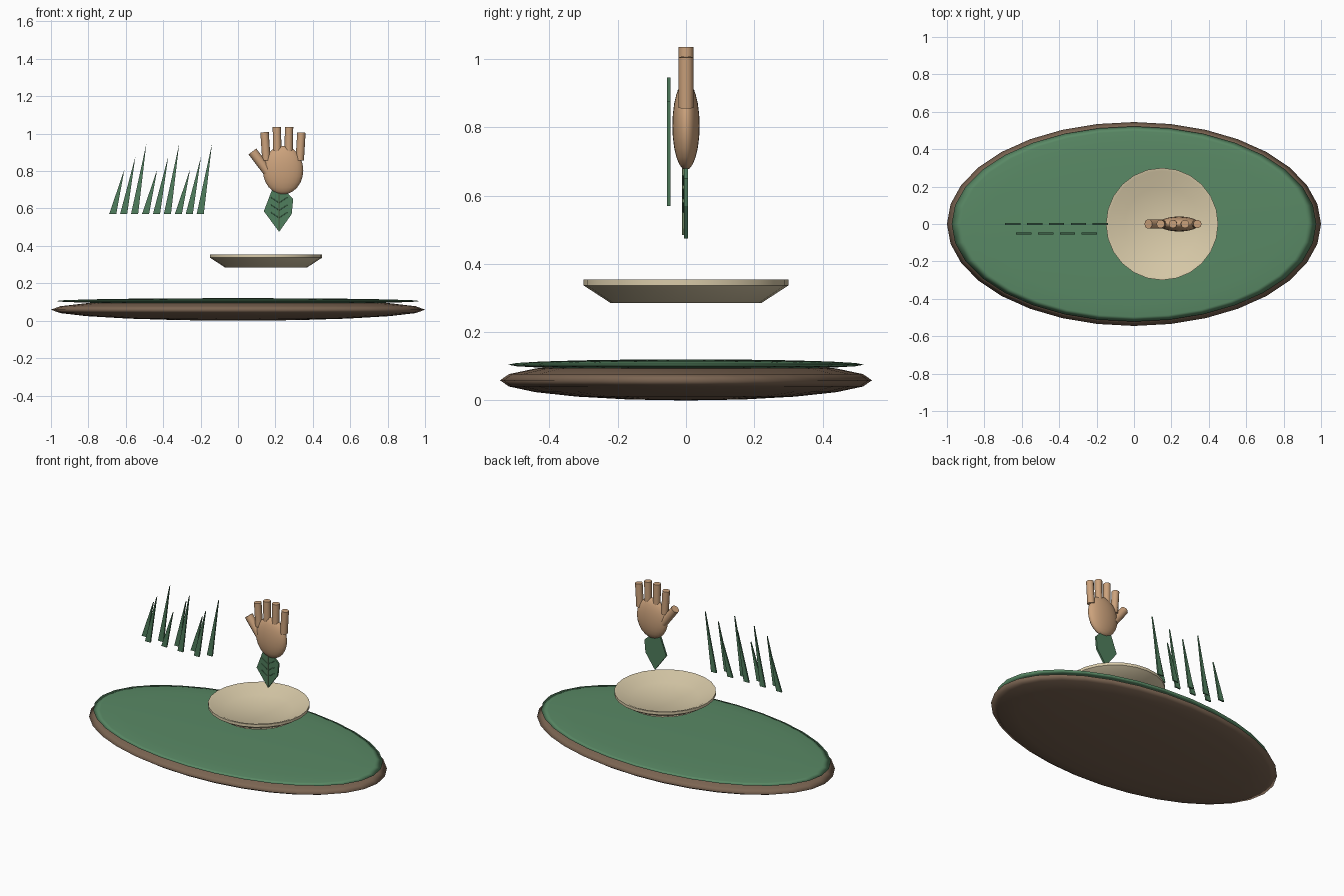
import bpy, bmesh, math
from mathutils import Vector

if "Cube" in bpy.data.objects:
    bpy.data.objects.remove(bpy.data.objects["Cube"])


def material(name, rgb):
    m = bpy.data.materials.new(name)
    m.diffuse_color = (*rgb, 1)
    m.use_nodes = True
    m.node_tree.nodes["Principled BSDF"].inputs["Base Color"].default_value = m.diffuse_color
    return m


GREEN = material("leaf_green", (0.10, 0.25, 0.13))
DARK = material("blade_green", (0.08, 0.21, 0.11))
LIGHT = material("vein_green", (0.25, 0.38, 0.20))
EARTH = material("earth", (0.20, 0.13, 0.085))
SKIN = material("skin", (0.60, 0.36, 0.20))
CREAM = material("cream", (0.70, 0.60, 0.40))


def finish(obj, name, mat, angle=None):
    obj.name = obj.data.name = name
    obj.data.materials.append(mat)
    if angle:
        bpy.ops.object.select_all(action='DESELECT')
        obj.select_set(True)
        bpy.context.view_layer.objects.active = obj
        bpy.ops.object.shade_smooth_by_angle(angle=math.radians(angle))
    return obj


def mesh_object(name, bm, mat, angle=None):
    bmesh.ops.recalc_face_normals(bm, faces=bm.faces)
    me = bpy.data.meshes.new(name)
    bm.to_mesh(me)
    bm.free()
    obj = bpy.data.objects.new(name, me)
    bpy.context.collection.objects.link(obj)
    return finish(obj, name, mat, angle)


def ellipsoid(name, centre, radii, mat, segments=32, rings=10):
    bm = bmesh.new()
    bmesh.ops.create_uvsphere(bm, u_segments=segments, v_segments=rings, radius=1)
    bmesh.ops.scale(bm, vec=radii, verts=bm.verts)
    bmesh.ops.translate(bm, vec=centre, verts=bm.verts)
    return mesh_object(name, bm, mat, 180)


def rod(name, a, b, radius, mat, sides=10):
    a, b = Vector(a), Vector(b)
    bpy.ops.mesh.primitive_cylinder_add(vertices=sides, radius=radius,
                                        depth=(b - a).length, location=(a + b) / 2)
    obj = bpy.context.object
    obj.rotation_euler = (b - a).to_track_quat('Z', 'Y').to_euler()
    return finish(obj, name, mat, 40)


def slab(name, outline, y, thickness, mat):
    """Outline in x, z extruded along y."""
    bm = bmesh.new()
    face = bm.faces.new([bm.verts.new((x, y - thickness / 2, z)) for x, z in outline])
    ext = bmesh.ops.extrude_face_region(bm, geom=[face])
    moved = [g for g in ext["geom"] if isinstance(g, bmesh.types.BMVert)]
    bmesh.ops.translate(bm, vec=(0, thickness, 0), verts=moved)
    return mesh_object(name, bm, mat)


# Oval ground mound with a grass layer on top
ellipsoid("ground", (0, 0, 0.059), (1.0, 0.545, 0.059), EARTH)
ellipsoid("grass_layer", (0, 0, 0.105), (0.975, 0.522, 0.0155), GREEN)

# Shallow dish, spun from a profile
bm = bmesh.new()
profile = [(0, 0.285), (0.22, 0.285), (0.30, 0.337), (0.30, 0.355),
           (0.285, 0.353), (0.20, 0.315), (0, 0.308)]
pts = [bm.verts.new((r, 0, z)) for r, z in profile]
edges = [bm.edges.new(p) for p in zip(pts, pts[1:])]
bmesh.ops.spin(bm, geom=pts + edges, cent=(0, 0, 0), axis=(0, 0, 1),
               angle=2 * math.pi, steps=24)
bmesh.ops.remove_doubles(bm, verts=bm.verts, dist=1e-4)
bmesh.ops.translate(bm, vec=(0.15, 0, 0), verts=bm.verts)
mesh_object("dish", bm, CREAM, 35)

# Row of slanted grass blades in two staggered ranks
for i in range(9):
    x = -0.67 + 0.0585 * i
    k = i % 3
    tip = (x + 0.063 + 0.0 * k, 0.81 + 0.068 * k)
    slab(f"grass_blade_{i + 1}", [(x - 0.019, 0.57), (x + 0.019, 0.57), tip],
         -0.05 * (i % 2), 0.01, DARK)

# Leaf with midrib and veins
slab("leaf", [(0.22, 0.475), (0.287, 0.57), (0.295, 0.65), (0.25, 0.695),
              (0.18, 0.695), (0.138, 0.585)], 0, 0.012, DARK)
rod("leaf_midrib", (0.22, -0.008, 0.485), (0.22, -0.008, 0.69), 0.003, LIGHT, 6)
for i, z in enumerate((0.55, 0.59, 0.63)):
    for side, s in (("left", -1), ("right", 1)):
        rod(f"leaf_vein_{side}_{i + 1}", (0.22, -0.008, z),
            (0.22 + s * 0.045, -0.008, z + 0.03), 0.002, DARK, 6)

# Hand: palm, four fingers and thumb
ellipsoid("palm", (0.241, 0, 0.805), (0.108, 0.04, 0.13), SKIN, 24, 12)
fingers = [(0.152, 0.142, 1.008), (0.210, 0.208, 1.036),
           (0.271, 0.273, 1.036), (0.330, 0.339, 1.006)]
for i, (x0, x1, top) in enumerate(fingers):
    rod(f"finger_{i + 1}", (x0, 0, 0.857), (x1, 0, top), 0.0225, SKIN)
rod("thumb", (0.160, 0, 0.795), (0.077, 0, 0.905), 0.026, SKIN)
